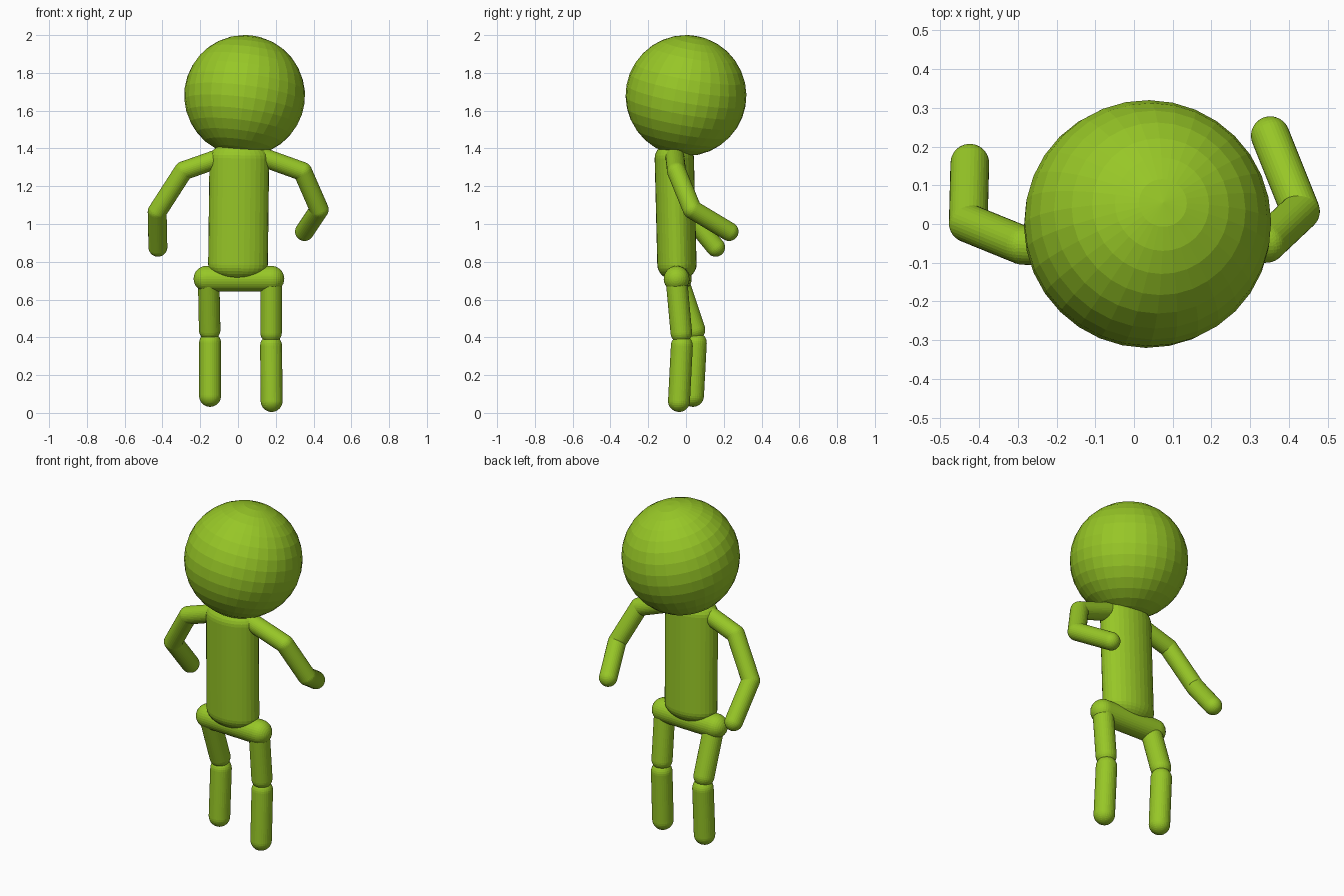
import bpy
import bmesh
from math import sin, cos, pi, tau
from mathutils import Vector, Matrix

cube = bpy.data.objects.get("Cube")
if cube:
    bpy.data.objects.remove(cube, do_unlink=True)

GREEN = (0.31, 0.57, 0.02, 1)
mat = bpy.data.materials.new("green")
mat.use_nodes = True
mat.diffuse_color = GREEN
mat.node_tree.nodes["Principled BSDF"].inputs["Base Color"].default_value = GREEN


def add_object(name, bm):
    bmesh.ops.recalc_face_normals(bm, faces=bm.faces)
    mesh = bpy.data.meshes.new(name)
    bm.to_mesh(mesh)
    bm.free()
    mesh.materials.append(mat)
    obj = bpy.data.objects.new(name, mesh)
    bpy.context.collection.objects.link(obj)
    return obj


def capsule(name, start, end, radius, depth=None, cap=None, segments=32, rings=8):
    """Round-ended tube between two cap centres; depth and cap flatten it."""
    start, end = Vector(start), Vector(end)
    axis = end - start
    cap = cap or radius
    arc = [i * pi / 2 / rings for i in range(rings + 1)]
    profile = [(radius * sin(a), -cap * cos(a)) for a in arc]
    profile += [(radius * cos(a), axis.length + cap * sin(a)) for a in arc]

    bm = bmesh.new()
    verts = [bm.verts.new((r, 0, z)) for r, z in profile]
    edges = [bm.edges.new(pair) for pair in zip(verts, verts[1:])]
    bmesh.ops.spin(bm, geom=verts + edges, cent=(0, 0, 0), axis=(0, 0, 1),
                   angle=tau, steps=segments)
    bmesh.ops.remove_doubles(bm, verts=bm.verts, dist=0.0001)
    bmesh.ops.scale(bm, verts=bm.verts, vec=(1, (depth or radius) / radius, 1))
    turn = Vector((0, 0, 1)).rotation_difference(axis).to_matrix().to_4x4()
    bm.transform(Matrix.Translation(start) @ turn)
    return add_object(name, bm)


# Head, its pole tipped slightly
bm = bmesh.new()
bmesh.ops.create_uvsphere(bm, u_segments=32, v_segments=16, radius=0.32)
tilt = Vector((0, 0, 1)).rotation_difference(Vector((0.04, 0.055, 0.31)))
bm.transform(Matrix.Translation((0.035, 0, 1.68)) @ tilt.to_matrix().to_4x4())
add_object("head", bm)

# Torso and hips
capsule("torso", (0, -0.048, 0.785), (0.007, -0.062, 1.35), 0.158, 0.104, 0.085)
capsule("pelvis", (-0.167, -0.038, 0.71), (0.177, -0.05, 0.71), 0.068)

# Arms: shoulder, elbow and wrist chains
arms = {
    "left": [(0.1, -0.06, 1.365), (0.342, -0.05, 1.278),
             (0.43, 0.033, 1.077), (0.352, 0.228, 0.96)],
    "right": [(-0.08, -0.065, 1.355), (-0.288, -0.055, 1.282),
              (-0.428, 0.002, 1.065), (-0.424, 0.157, 0.877)],
}
for side, joints in arms.items():
    for part, a, b in zip(("shoulder", "upper_arm", "forearm"), joints, joints[1:]):
        capsule(f"{side}_{part}", a, b, 0.05)

# Legs: each thigh and shin
legs = {
    "left": [(0.175, -0.05, 0.7), (0.175, -0.025, 0.425),
             (0.175, -0.022, 0.355), (0.178, -0.037, 0.063)],
    "right": [(-0.155, -0.038, 0.69), (-0.15, 0.045, 0.44),
              (-0.148, 0.052, 0.37), (-0.148, 0.037, 0.09)],
}
for side, (hip, knee, shin_top, ankle) in legs.items():
    capsule(f"{side}_thigh", hip, knee, 0.057)
    capsule(f"{side}_shin", shin_top, ankle, 0.058)
